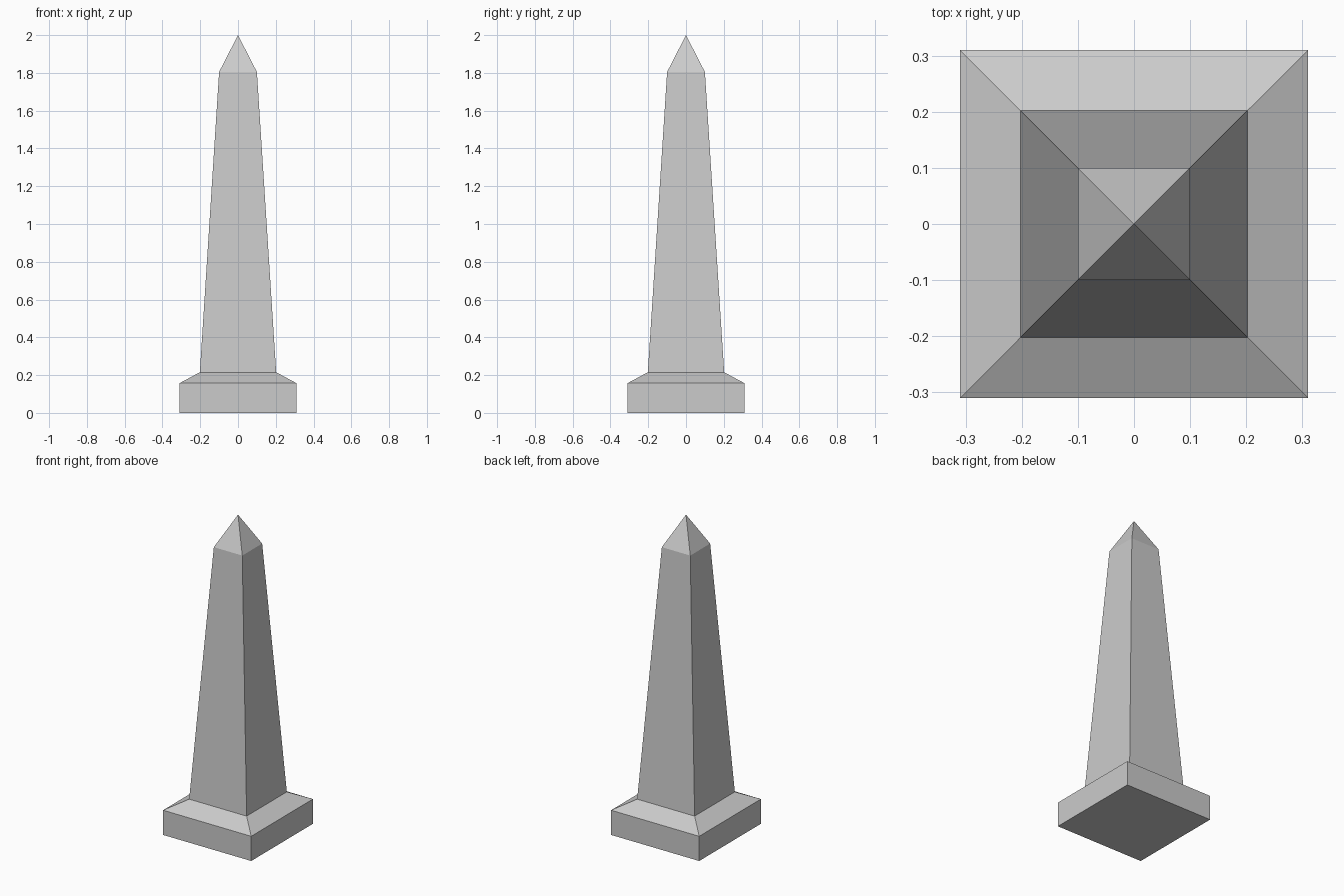
import bpy
import bmesh

cube = bpy.data.objects.get("Cube")
if cube:
    bpy.data.objects.remove(cube, do_unlink=True)

# One plain stone colour
stone = bpy.data.materials.new("grey stone")
stone.use_nodes = True
colour = (0.6, 0.6, 0.6, 1.0)
stone.diffuse_color = colour
stone.node_tree.nodes["Principled BSDF"].inputs["Base Color"].default_value = colour


def square_stack(name, profile):
    """Loft square rings given as (half width, height); zero width is an apex."""
    bm = bmesh.new()
    rings = []
    for half, z in profile:
        corners = [(-1, -1), (1, -1), (1, 1), (-1, 1)] if half else [(0, 0)]
        rings.append([bm.verts.new((x * half, y * half, z)) for x, y in corners])
    for low, high in zip(rings, rings[1:]):
        for i in range(4):
            j = (i + 1) % 4
            if len(high) == 1:
                bm.faces.new((low[i], low[j], high[0]))
            else:
                bm.faces.new((low[i], low[j], high[j], high[i]))
    bm.faces.new(rings[0][::-1])
    if len(rings[-1]) == 4:
        bm.faces.new(rings[-1])
    bmesh.ops.recalc_face_normals(bm, faces=bm.faces)
    mesh = bpy.data.meshes.new(name)
    bm.to_mesh(mesh)
    bm.free()
    mesh.materials.append(stone)
    obj = bpy.data.objects.new(name, mesh)
    bpy.context.collection.objects.link(obj)
    return obj


# Plinth with sloping shoulders
square_stack("plinth", [(0.31, 0), (0.31, 0.157), (0.202, 0.215)])

# Tapered shaft ending in a pointed cap
square_stack("shaft", [(0.202, 0.215), (0.1, 1.805), (0, 2)])
